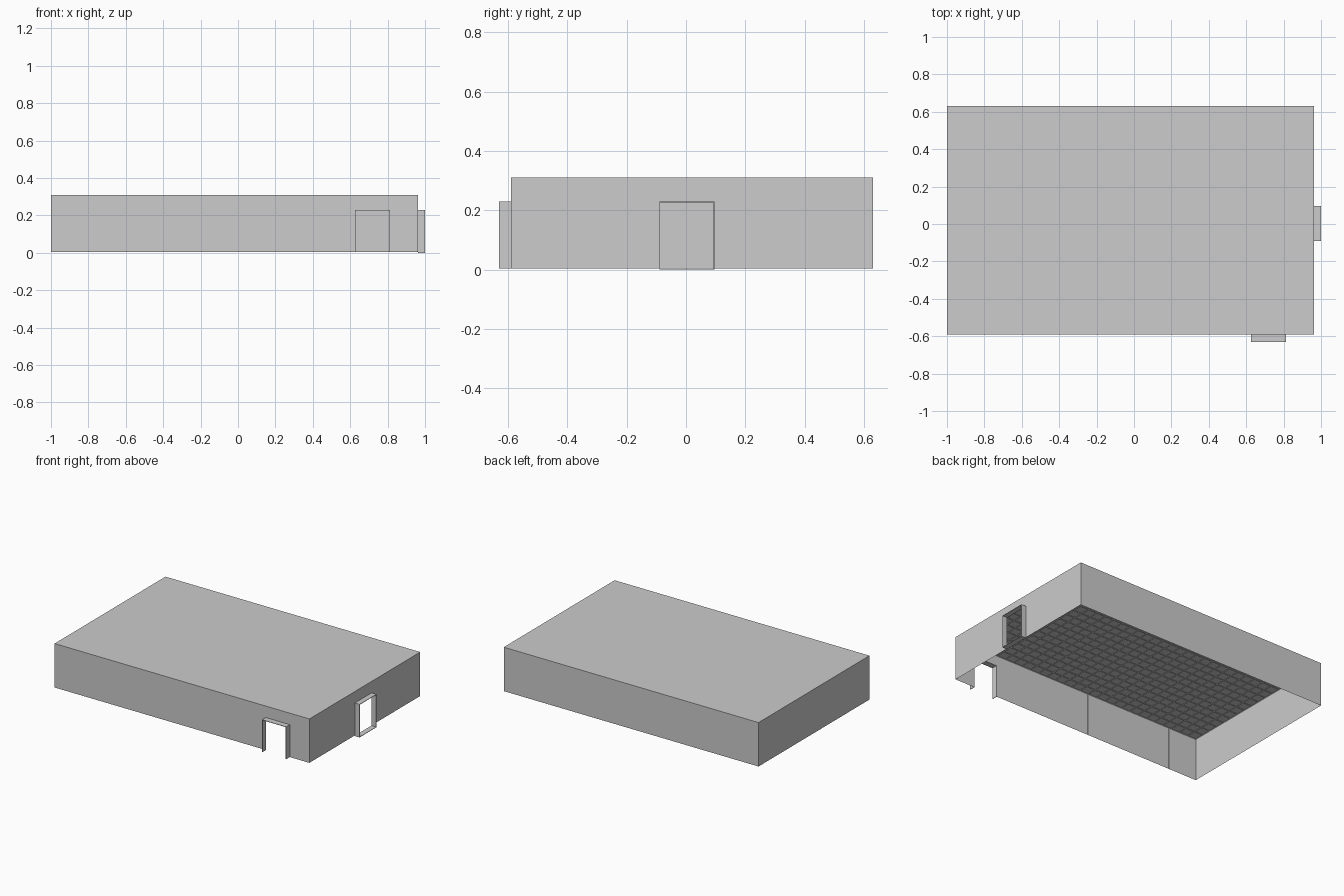
import bpy, bmesh
from mathutils import Vector

if "Cube" in bpy.data.objects:
    bpy.data.objects.remove(bpy.data.objects["Cube"])

X0, X1 = -1.0, 0.963      # room extents
Y0, Y1 = -0.59, 0.63
Z0, Z1 = 0.004, 0.31
DOOR_TOP = 0.23
CEILING_Z = 0.298

grey = bpy.data.materials.new("light grey")
grey.diffuse_color = (0.604, 0.604, 0.604, 1)
grey.use_nodes = True
grey.node_tree.nodes["Principled BSDF"].inputs["Base Color"].default_value = grey.diffuse_color


def finish(bm, name):
    mesh = bpy.data.meshes.new(name)
    bm.to_mesh(mesh)
    bm.free()
    mesh.materials.append(grey)
    obj = bpy.data.objects.new(name, mesh)
    bpy.context.collection.objects.link(obj)
    return obj


def sheet(name, points, normal):
    """One flat polygon turned to face the given direction."""
    bm = bmesh.new()
    face = bm.faces.new([bm.verts.new(p) for p in points])
    face.normal_update()
    if face.normal.dot(Vector(normal)) < 0:
        face.normal_flip()
    return finish(bm, name)


def box(name, lo, hi):
    bm = bmesh.new()
    bmesh.ops.create_cube(bm, size=1)
    for v in bm.verts:
        v.co = [lo[i] + (v.co[i] + 0.5) * (hi[i] - lo[i]) for i in range(3)]
    return finish(bm, name)


def wall_outline(a, b, door=None):
    """Wall profile as (along, height), with an optional doorway notch."""
    pts = [(a, Z0)]
    if door:
        d0, d1 = door
        pts += [(d0, Z0), (d0, DOOR_TOP), (d1, DOOR_TOP), (d1, Z0)]
    return pts + [(b, Z0), (b, Z1), (a, Z1)]


# Walls, with a doorway in the front and right ones
FRONT_DOOR = (0.626, 0.812)
SIDE_DOOR = (-0.09, 0.096)
sheet("front_wall", [(u, Y0, z) for u, z in wall_outline(X0, X1, FRONT_DOOR)], (0, -1, 0))
sheet("back_wall", [(u, Y1, z) for u, z in wall_outline(X0, X1)], (0, 1, 0))
sheet("left_wall", [(X0, u, z) for u, z in wall_outline(Y0, Y1)], (-1, 0, 0))
sheet("right_wall", [(X1, u, z) for u, z in wall_outline(Y0, Y1, SIDE_DOOR)], (1, 0, 0))

# Roof
sheet("roof", [(X0, Y0, Z1), (X1, Y0, Z1), (X1, Y1, Z1), (X0, Y1, Z1)], (0, 0, 1))

# Tiled ceiling: a grid of panels recessed between thin bars
NX, NY = 29, 18
bm = bmesh.new()
bmesh.ops.create_grid(bm, x_segments=NX, y_segments=NY, size=0.5)
for v in bm.verts:
    v.co = (X0 + (v.co.x + 0.5) * (X1 - X0), Y0 + (v.co.y + 0.5) * (Y1 - Y0), CEILING_Z)
bmesh.ops.reverse_faces(bm, faces=bm.faces[:])
bmesh.ops.inset_individual(bm, faces=bm.faces[:], thickness=0.003, depth=0)
for f in [f for f in bm.faces if f.calc_area() > 0.002]:
    bmesh.ops.translate(bm, verts=f.verts[:], vec=(0, 0, 0.003))
finish(bm, "tiled_ceiling")

# Front door frame: two jambs and a head
T = 0.003
a, b = FRONT_DOOR
out = -0.63
box("front_door_left_jamb", (a, out, Z0), (a + T, Y0, DOOR_TOP))
box("front_door_right_jamb", (b - T, out, Z0), (b, Y0, DOOR_TOP))
box("front_door_head", (a, out, DOOR_TOP - T), (b, Y0, DOOR_TOP))

# Side door frame: two jambs, a head and a threshold
a, b = SIDE_DOOR
out = 1.0
box("side_door_near_jamb", (X1, a, 0), (out, a + T, DOOR_TOP))
box("side_door_far_jamb", (X1, b - T, 0), (out, b, DOOR_TOP))
box("side_door_head", (X1, a, DOOR_TOP - T), (out, b, DOOR_TOP))
box("side_door_threshold", (X1, a, 0), (out, b, T))

# Narrow joint strips on the inside of the front wall
for i, x in enumerate((-0.12, -0.78)):
    box(f"wall_joint_{i + 1}", (x - 0.003, Y0, Z0), (x + 0.003, Y0 + 0.003, CEILING_Z))
